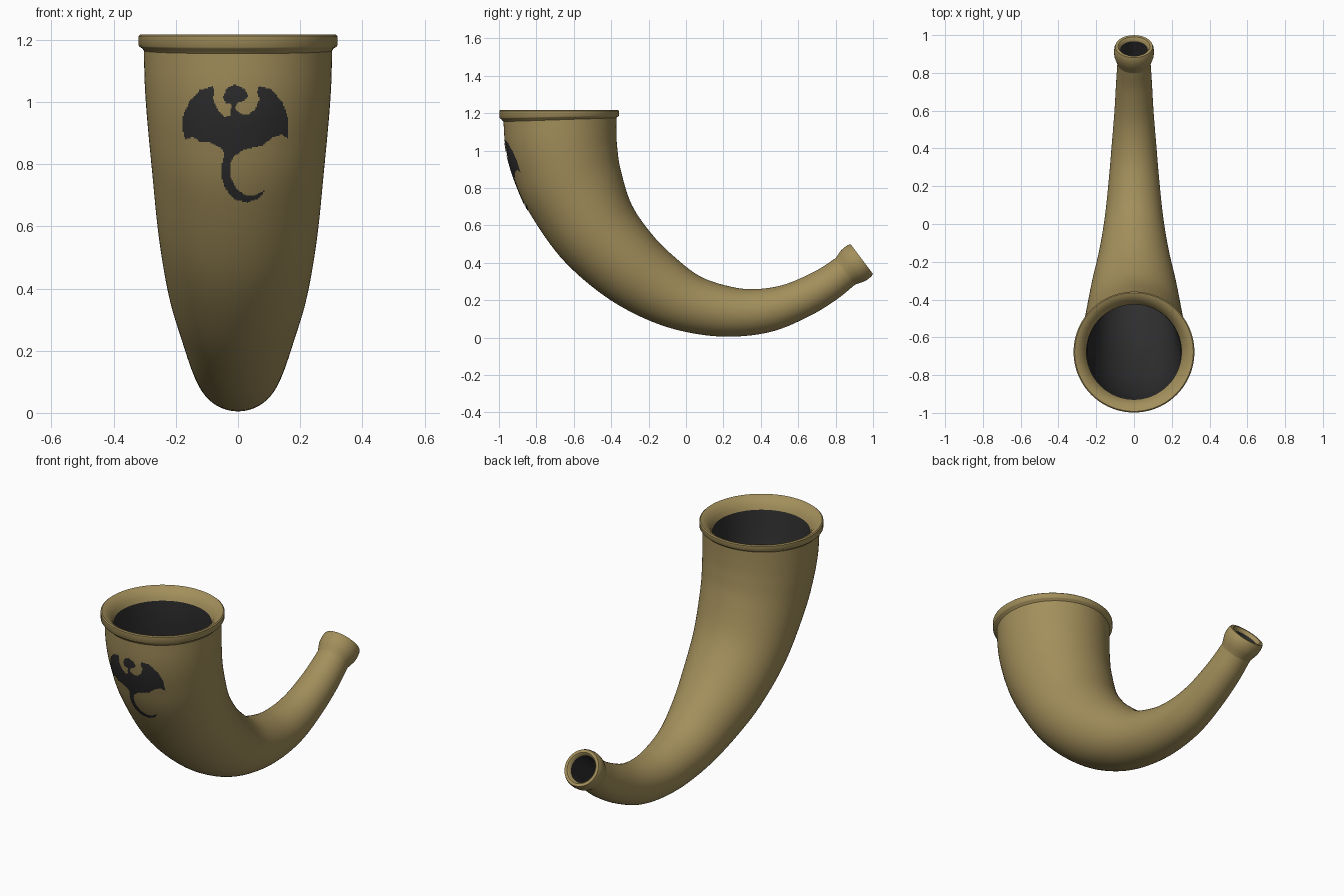
import bpy, math
from mathutils import Vector
from mathutils.bvhtree import BVHTree

if "Cube" in bpy.data.objects:
    bpy.data.objects.remove(bpy.data.objects["Cube"])

SEGS = 96


def material(name, rgb):
    m = bpy.data.materials.new(name)
    m.diffuse_color = (*rgb, 1)
    m.use_nodes = True
    m.node_tree.nodes["Principled BSDF"].inputs["Base Color"].default_value = m.diffuse_color
    return m


tan = material("horn_tan", (0.365, 0.275, 0.105))
dark = material("charcoal", (0.028, 0.028, 0.029))


def make(name, verts, faces, mat):
    me = bpy.data.meshes.new(name)
    me.from_pydata(verts, [], faces)
    me.materials.append(mat)
    ob = bpy.data.objects.new(name, me)
    bpy.context.collection.objects.link(ob)
    bpy.ops.object.select_all(action='DESELECT')
    ob.select_set(True)
    bpy.context.view_layer.objects.active = ob
    bpy.ops.object.shade_smooth_by_angle(angle=math.radians(40))
    return ob


def loft(name, rings, mat):
    """Each ring: centre, in-plane radius vector, half width along x."""
    verts, faces = [], []
    for c, d, rx in rings:
        for j in range(SEGS):
            a = 2 * math.pi * j / SEGS
            verts.append(c + d * math.cos(a) + Vector((rx * math.sin(a), 0, 0)))
    for i in range(len(rings) - 1):
        for j in range(SEGS):
            k = (j + 1) % SEGS
            faces.append((i * SEGS + j, i * SEGS + k, (i + 1) * SEGS + k, (i + 1) * SEGS + j))
    return make(name, verts, faces, mat)


# Horn stations: outer bend (y, z), inner bend (y, z), half width in x
stations = [Vector(s) for s in (
    (-0.978, 1.19, -0.372, 1.19, 0.303),
    (-0.965, 1.02, -0.372, 1.10, 0.300),
    (-0.925, 0.865, -0.368, 1.02, 0.292),
    (-0.85, 0.69, -0.35, 0.90, 0.278),
    (-0.675, 0.435, -0.29, 0.71, 0.255),
    (-0.46, 0.24, -0.18, 0.55, 0.224),
    (-0.245, 0.113, -0.06, 0.43, 0.186),
    (-0.03, 0.037, 0.08, 0.325, 0.156),
    (0.21, 0.005, 0.25, 0.27, 0.134),
    (0.45, 0.03, 0.385, 0.26, 0.118),
    (0.65, 0.11, 0.53, 0.285, 0.104),
    (0.80, 0.20, 0.69, 0.355, 0.095),
    (0.905, 0.284, 0.799, 0.424, 0.088))]


def spline(pts, steps=7):
    ext = [2 * pts[0] - pts[1]] + pts + [2 * pts[-1] - pts[-2]]
    out = []
    for i in range(1, len(ext) - 2):
        a, b, c, d = ext[i - 1:i + 3]
        for s in range(steps):
            t = s / steps
            out.append(0.5 * (2 * b + (c - a) * t + (2 * a - 5 * b + 4 * c - d) * t ** 2
                              + (3 * b - a - 3 * c + d) * t ** 3))
    return out + [pts[-1]]


body_rings = []
for s in spline(stations):
    outer, inner = Vector((0, s[0], s[1])), Vector((0, s[2], s[3]))
    body_rings.append(((outer + inner) / 2, (inner - outer) / 2, s[4]))
horn = loft("horn_body", body_rings, tan)

# Flared rim: funnel inside, band outside (r, z, tilt of the ring towards the back)
rim = [(0.252, 1.155, 0), (0.262, 1.178, 0), (0.279, 1.198, 0), (0.298, 1.212, 0),
       (0.314, 1.217, 0), (0.320, 1.212, 0), (0.320, 1.182, 0.006), (0.316, 1.177, 0.006),
       (0.308, 1.172, 0.006), (0.299, 1.160, 0.004)]
loft("rim", [(Vector((0, -0.678, z)), Vector((0, r, t)), r) for r, z, t in rim], tan)

# Mouthpiece collar around the tilted tip axis (distance from tip, r)
tip, axis, up = Vector((0, 0.94, 0.42)), Vector((0, 0.8, 0.6)), Vector((0, -0.6, 0.8))
collar = [(-0.115, 0.087), (-0.10, 0.091), (-0.08, 0.098), (-0.06, 0.104), (-0.035, 0.106),
          (-0.012, 0.104), (0, 0.099), (0, 0.084), (-0.006, 0.077), (-0.02, 0.072)]
loft("mouthpiece", [(tip + axis * s, up * r, r) for s, r in collar], tan)

# Dark bore running through the whole horn (facing inward)
bore = [(Vector((0, -0.678, 1.155)), Vector((0, 0.252, 0)), 0.252)]
bore += [(c, d * 0.82, rx * 0.82) for c, d, rx in body_rings[6:]]
bore.append((tip + axis * -0.02, up * 0.072, 0.072))
loft("bore", bore[::-1], dark)

# Winged emblem outlines, drawn on a front grid
wings_and_tail = [
    (213, 87), (200, 91), (190, 102), (184, 116), (183, 130), (186, 140), (193, 137),
    (200, 142), (210, 143), (221, 148), (225, 154), (222, 166), (222, 178), (226, 190),
    (235, 200), (247, 203), (258, 199), (266, 190), (254, 196), (246, 196), (237, 190),
    (231, 178), (230, 165), (234, 157), (242, 151), (252, 148), (262, 146), (272, 138),
    (282, 135), (288, 140), (288, 120), (282, 103), (271, 90), (259, 87), (257, 93),
    (259, 100), (255, 110), (247, 116), (240, 114), (235, 109), (231, 109), (230, 116),
    (225, 118), (217, 109), (213, 99), (215, 92)]
head = [(223, 98), (227, 89), (235, 85), (245, 90), (248, 97), (244, 101), (237, 104),
        (234, 111), (231, 111), (232, 105), (226, 104)]
shapes = [[((u - 238) / 310.7, (413.5 - v) / 310.7) for u, v in s] for s in (wings_and_tail, head)]


def inside(x, z, poly):
    hit = False
    for (x1, z1), (x2, z2) in zip(poly, poly[1:] + poly[:1]):
        if (z1 > z) != (z2 > z) and x < x1 + (z - z1) * (x2 - x1) / (z2 - z1):
            hit = not hit
    return hit


# Emblem: a thin skin of small cells laid on the front of the horn
tree = BVHTree.FromPolygons([v.co for v in horn.data.vertices],
                            [p.vertices[:] for p in horn.data.polygons])
STEP = 0.004
index, verts, faces = {}, [], []


def skin_vert(i, k):
    if (i, k) not in index:
        hit, normal, _, _ = tree.ray_cast(Vector((i * STEP, -2, k * STEP)), Vector((0, 1, 0)))
        index[i, k] = len(verts)
        verts.append(hit + normal * 0.003)
    return index[i, k]


for i in range(-46, 46):
    for k in range(165, 270):
        if any(inside((i + 0.5) * STEP, (k + 0.5) * STEP, p) for p in shapes):
            faces.append([skin_vert(i + a, k + b) for a, b in ((0, 0), (1, 0), (1, 1), (0, 1))])
make("winged_emblem", verts, faces, dark)
